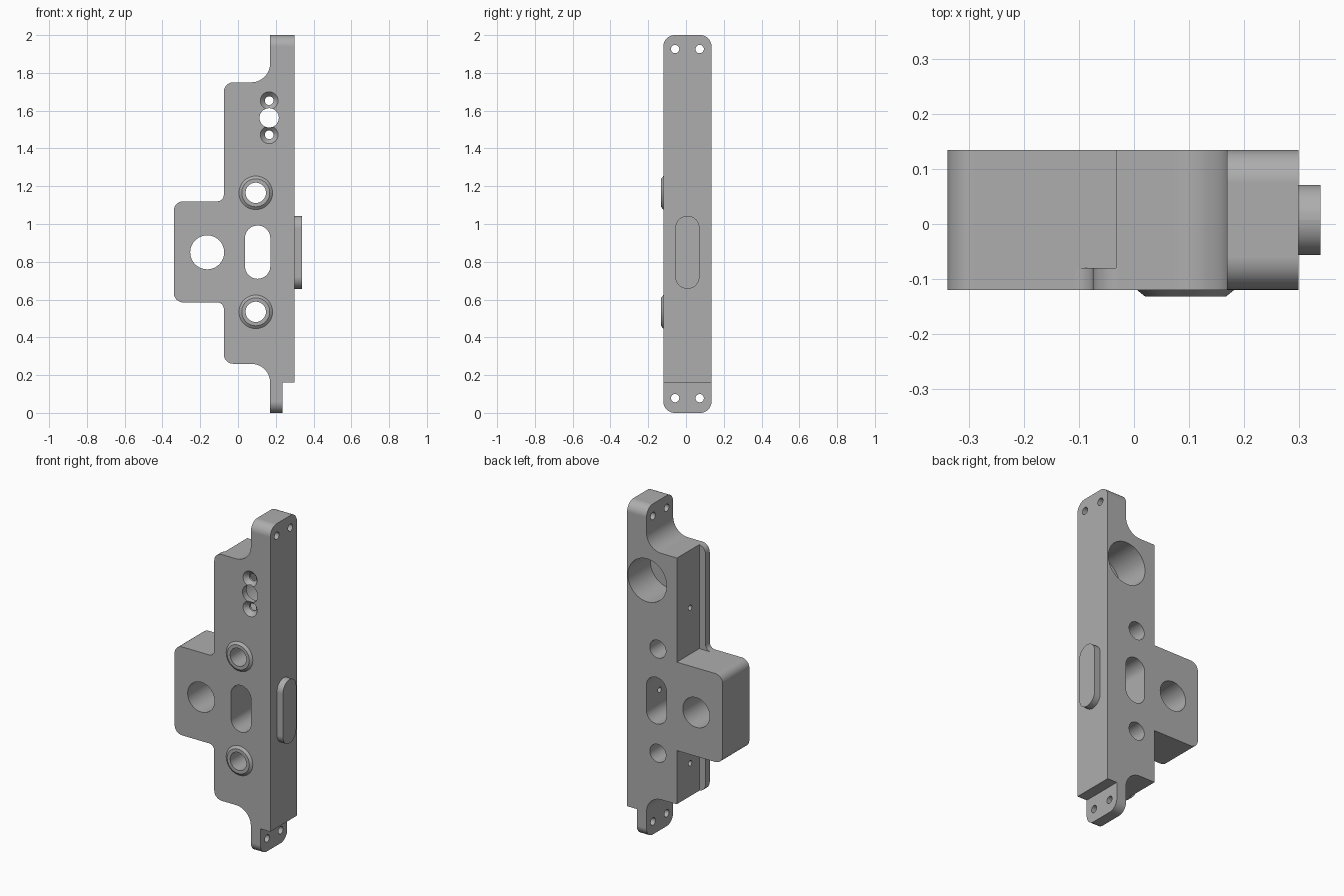
import bpy, bmesh
from math import pi, tan, cos, sin
from mathutils import Vector, Matrix

cube = bpy.data.objects.get("Cube")
if cube:
    bpy.data.objects.remove(cube)

FRONT, BACK, MID = -0.12, 0.135, 0.0075

steel = bpy.data.materials.new("satin grey metal")
steel.use_nodes = True
grey = (0.42, 0.42, 0.42, 1)
steel.diffuse_color = grey
steel.node_tree.nodes["Principled BSDF"].inputs["Base Color"].default_value = grey


def finish(name, bm):
    bmesh.ops.recalc_face_normals(bm, faces=bm.faces)
    mesh = bpy.data.meshes.new(name)
    bm.to_mesh(mesh)
    bm.free()
    mesh.materials.append(steel)
    obj = bpy.data.objects.new(name, mesh)
    bpy.context.scene.collection.objects.link(obj)
    return obj


def rounded(corners, steps=12):
    """Replace each (a, b, radius) corner by a tangent arc."""
    out = []
    for i, (a, b, r) in enumerate(corners):
        p = Vector((a, b))
        if r == 0:
            out.append(p)
            continue
        u = (Vector(corners[i - 1][:2]) - p).normalized()
        v = (Vector(corners[(i + 1) % len(corners)][:2]) - p).normalized()
        # all corners are square, so the arc centre lies at p + r(u + v)
        c = p + r * (u + v)
        for k in range(steps + 1):
            t = k / steps * pi / 2
            out.append(c - r * v * cos(t) - r * u * sin(t))
    return out


def rect(a0, a1, b0, b1, r=0.0):
    return rounded([(a0, b0, r), (a1, b0, r), (a1, b1, r), (a0, b1, r)])


def prism(name, outline, axis, lo, hi):
    """Extrude an outline along x (outline in y, z) or y (outline in x, z)."""
    place = (lambda p, t: (t, p[0], p[1])) if axis == "x" else (lambda p, t: (p[0], t, p[1]))
    bm = bmesh.new()
    face = bm.faces.new([bm.verts.new(place(p, lo)) for p in outline])
    ext = bmesh.ops.extrude_face_region(bm, geom=[face])["geom"]
    verts = [e for e in ext if isinstance(e, bmesh.types.BMVert)]
    shift = Vector(place((0, 0), hi - lo))
    bmesh.ops.translate(bm, verts=verts, vec=shift)
    return finish(name, bm)


def round_bar(name, axis, a, z, lo, hi, r_lo, r_hi=None):
    """Cylinder or cone along x (a is y) or along y (a is x)."""
    mid = (lo + hi) / 2
    if axis == "x":
        turn, at = Matrix.Rotation(pi / 2, 4, "Y"), (mid, a, z)
    else:
        turn, at = Matrix.Rotation(-pi / 2, 4, "X"), (a, mid, z)
    bm = bmesh.new()
    bmesh.ops.create_cone(bm, cap_ends=True, segments=48, radius1=r_lo,
                          radius2=r_lo if r_hi is None else r_hi, depth=hi - lo,
                          matrix=Matrix.Translation(at) @ turn)
    return finish(name, bm)


def combine(target, tool, operation="DIFFERENCE"):
    tool.hide_render = True
    mod = target.modifiers.new("combine", "BOOLEAN")
    mod.operation, mod.solver, mod.object = operation, "EXACT", tool
    bpy.context.view_layer.objects.active = target
    bpy.ops.object.modifier_apply(modifier=mod.name)
    bpy.data.objects.remove(tool)


# Stepped body outline, trimmed to a bar with rounded ends
body = prism("body", rounded([
    (0.17, -0.1, 0), (0.235, -0.1, 0), (0.235, 0.16, 0), (0.3, 0.16, 0),
    (0.3, 2.1, 0), (0.17, 2.1, 0), (0.17, 1.75, 0.1), (-0.075, 1.75, 0.05),
    (-0.075, 1.12, 0.035), (-0.34, 1.12, 0.05), (-0.34, 0.585, 0.05),
    (-0.075, 0.585, 0.035), (-0.075, 0.26, 0.05), (0.17, 0.26, 0.1)]),
    "y", -0.3, 0.3)
combine(body, prism("envelope", rect(FRONT, BACK, 0, 2, 0.06), "x", -1, 1), "INTERSECT")

# Relief behind the front flange, above and below the side block
for z0, z1 in ((1.12, 1.9), (0.1, 0.585)):
    combine(body, prism("relief", rect(-0.5, -0.033, z0, z1), "y", -0.08, 0.5))

# Raised bosses with through holes
for z in (0.535, 1.165):
    combine(body, round_bar("boss", "y", 0.094, z, -0.132, -0.108, 0.074, 0.104), "UNION")
    combine(body, round_bar("boss_hole", "y", 0.094, z, -0.4, 0.4, 0.054))

# Block hole and long slot
combine(body, round_bar("block_hole", "y", -0.163, 0.85, -0.4, 0.4, 0.09))
combine(body, prism("slot", rect(0.037, 0.171, 0.71, 0.992, 0.0669), "y", -0.4, 0.4))

# Deep rear bore, with a viewing hole and countersunk screw holes in front
combine(body, round_bar("rear_bore", "y", 0.165, 1.562, -0.08, 0.4, 0.13))
combine(body, round_bar("viewing_hole", "y", 0.165, 1.562, -0.3, 0.0, 0.051))
for z in (1.472, 1.653):
    combine(body, round_bar("screw_hole", "y", 0.165, z, -0.3, 0.0, 0.023))
    combine(body, round_bar("countersink", "y", 0.165, z, -0.13, -0.094, 0.056, 0.023))

# Paired fixing holes through both end tabs
for z in (0.078, 1.926):
    for y in (MID - 0.065, MID + 0.065):
        combine(body, round_bar("tab_hole", "x", y, z, 0.0, 0.5, 0.022))

# Small drilled holes in the side wall and inside the slot
for z, x0, x1 in ((1.4, -0.3, 0.05), (0.46, -0.3, 0.05), (0.85, 0.1, 0.26)):
    combine(body, round_bar("side_hole", "x", MID, z, x0, x1, 0.016))

# Rounded pad on the side
pad = prism("side_pad", rect(MID - 0.064, MID + 0.064, 0.657, 1.043, 0.0639), "x", 0.28, 0.34)

for obj in (body, pad):
    bpy.ops.object.select_all(action="DESELECT")
    obj.select_set(True)
    bpy.context.view_layer.objects.active = obj
    bpy.ops.object.shade_smooth_by_angle(angle=pi / 6)
    obj.modifiers.new("even shading", "WEIGHTED_NORMAL").keep_sharp = True
